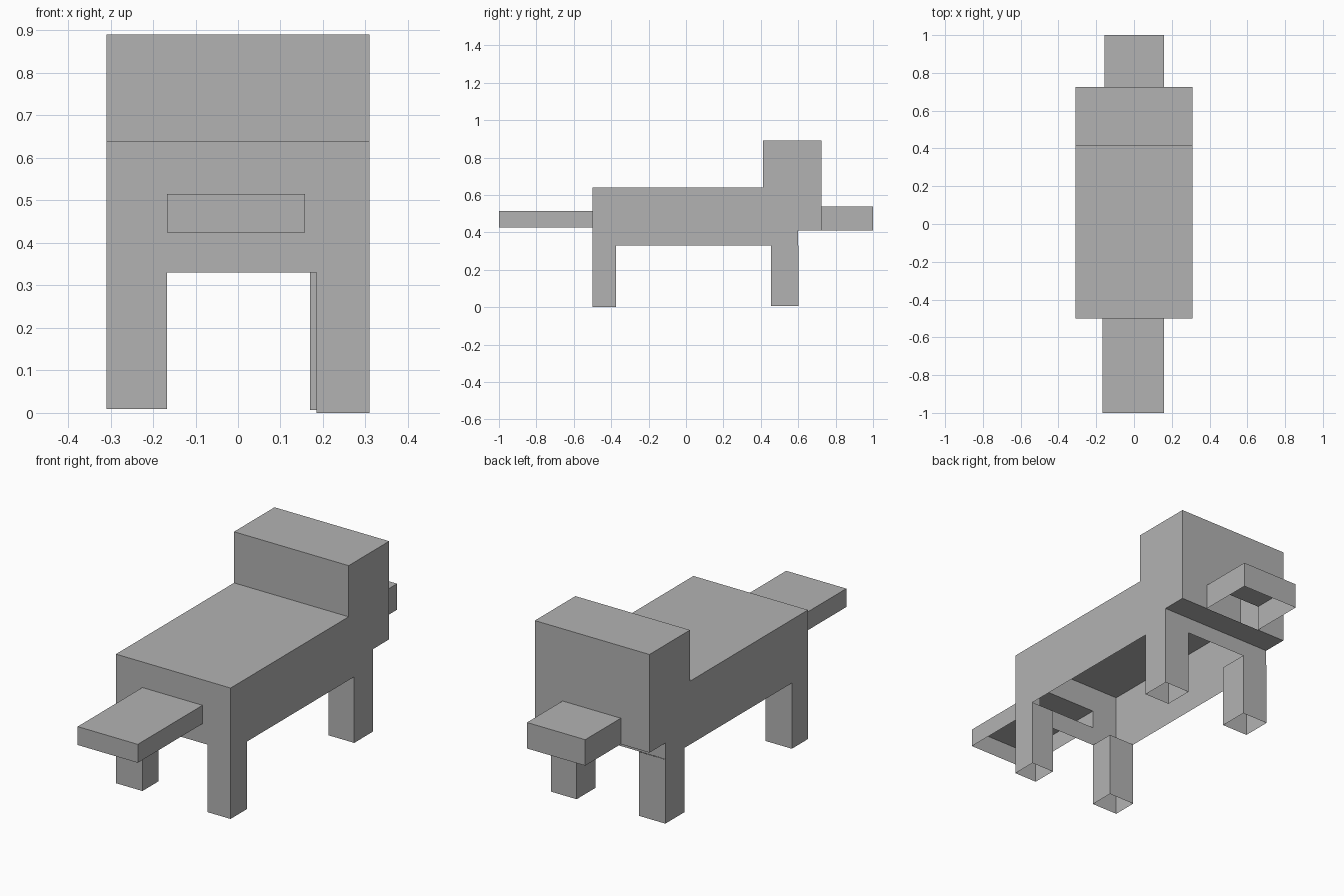
import bpy

if "Cube" in bpy.data.objects:
    bpy.data.objects.remove(bpy.data.objects["Cube"])

grey = bpy.data.materials.new("plain grey")
grey.diffuse_color = (0.45, 0.45, 0.45, 1)
grey.use_nodes = True
grey.node_tree.nodes["Principled BSDF"].inputs["Base Color"].default_value = grey.diffuse_color


def make(name, verts, faces):
    mesh = bpy.data.meshes.new(name)
    mesh.from_pydata(verts, [], faces)
    mesh.materials.append(grey)
    mesh.update()
    obj = bpy.data.objects.new(name, mesh)
    bpy.context.collection.objects.link(obj)
    return obj


def shell(name, x, y, z, skip):
    """Thin-walled box without the sides named in skip."""
    verts = [(a, b, c) for c in z for b in y for a in x]
    sides = {"bottom": (0, 2, 3, 1), "top": (4, 5, 7, 6), "front": (0, 1, 5, 4),
             "back": (2, 6, 7, 3), "left": (0, 4, 6, 2), "right": (1, 3, 7, 5)}
    return make(name, verts, [f for s, f in sides.items() if s not in skip])


def holed_wall(name, y, x, z, hx, hz, facing):
    """Upright wall with a rectangular opening, made of strips around it."""
    strips = [(x[0], hx[0], z[0], z[1]), (hx[1], x[1], z[0], z[1]),
              (hx[0], hx[1], hz[1], z[1]), (hx[0], hx[1], z[0], hz[0])]
    verts, faces = [], []
    for a, b, c, d in strips:
        if d - c < 0.001:
            continue
        n = len(verts)
        verts += [(a, y, c), (b, y, c), (b, y, d), (a, y, d)]
        faces.append([n + i for i in ((0, 1, 2, 3) if facing < 0 else (3, 2, 1, 0))])
    return make(name, verts, faces)


W = 0.31
# Body and raised head: side profile swept across x, open underneath
profile = [(-0.5, 0.33), (-0.5, 0.64), (0.412, 0.64), (0.412, 0.89),
           (0.725, 0.89), (0.725, 0.41), (0.6, 0.41), (0.6, 0.33)]
n = len(profile)
verts = [(s * W, y, z) for s in (-1, 1) for y, z in profile]
faces = [(i, i + n, i + n + 1, i + 1) for i in range(n - 1) if i not in (0, 4)]
faces += [tuple(range(n)), tuple(range(2 * n - 1, n - 1, -1))]
make("body", verts, faces)

# End walls, opening into the hollow tail and snout
tail_x, tail_z = (-0.167, 0.158), (0.425, 0.515)
snout_x, snout_z = (-0.155, 0.16), (0.41, 0.537)
holed_wall("body_front_wall", -0.5, (-W, W), (0.33, 0.64), tail_x, tail_z, -1)
holed_wall("head_back_wall", 0.725, (-W, W), (0.41, 0.89), snout_x, snout_z, 1)
shell("tail", tail_x, (-1, -0.5), tail_z, ("back", "bottom"))
shell("snout", snout_x, (0.725, 1), snout_z, ("front", "bottom"))

# Four hollow legs, open at both ends
for end, y, foot, inner in (("front", (-0.5, -0.375), 0.005, 0.185),
                            ("back", (0.455, 0.602), 0.012, 0.17)):
    shell(end + "_right_leg", (inner, W), y, (foot - 0.005, 0.33), ("top", "bottom"))
    shell(end + "_left_leg", (-W, -0.167), y, (foot + 0.004, 0.33), ("top", "bottom"))
